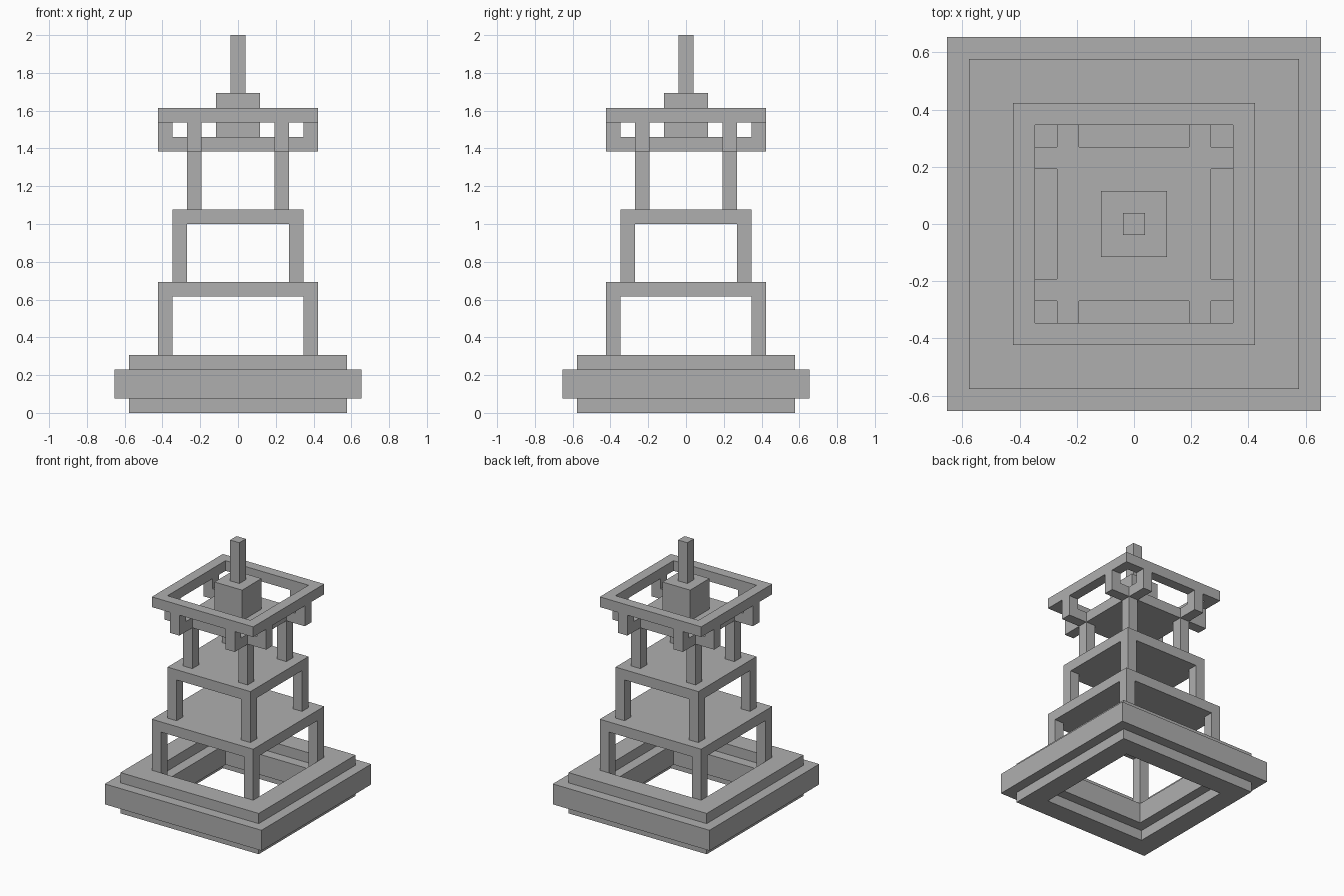
import bpy, bmesh

if "Cube" in bpy.data.objects:
    bpy.data.objects.remove(bpy.data.objects["Cube"], do_unlink=True)

U = 2 / 26  # one block unit

grey = bpy.data.materials.new("stone_grey")
grey.use_nodes = True
COLOUR = (0.43, 0.43, 0.43, 1)
grey.diffuse_color = COLOUR
grey.node_tree.nodes["Principled BSDF"].inputs["Base Color"].default_value = COLOUR


def finish(name, bm):
    bmesh.ops.recalc_face_normals(bm, faces=bm.faces)
    mesh = bpy.data.meshes.new(name)
    bm.to_mesh(mesh)
    bm.free()
    mesh.materials.append(grey)
    obj = bpy.data.objects.new(name, mesh)
    bpy.context.collection.objects.link(obj)
    return obj


def box(name, x0, x1, y0, y1, z0, z1):
    """Box between block-unit limits."""
    bm = bmesh.new()
    bmesh.ops.create_cube(bm, size=1)
    for v in bm.verts:
        v.co.x = U * (x1 if v.co.x > 0 else x0)
        v.co.y = U * (y1 if v.co.y > 0 else y0)
        v.co.z = U * (z1 if v.co.z > 0 else z0)
    return finish(name, bm)


def block(name, half, z0, z1):
    return box(name, -half, half, -half, half, z0, z1)


def frame(name, outer, inner, z0, z1):
    """Square frame: a rectangular section carried round four corners."""
    bm = bmesh.new()
    section = [(outer, z0), (outer, z1), (inner, z1), (inner, z0)]
    corners = [(1, 1), (-1, 1), (-1, -1), (1, -1)]
    loops = [[bm.verts.new((sx * h * U, sy * h * U, z * U)) for h, z in section]
             for sx, sy in corners]
    for i in range(4):
        a, b = loops[i], loops[(i + 1) % 4]
        for j in range(4):
            k = (j + 1) % 4
            bm.faces.new((a[j], a[k], b[k], b[j]))
    return finish(name, bm)


def span(sign, a, b):
    return (a, b) if sign > 0 else (-b, -a)


SIDES = {"left": 1, "right": -1}
ENDS = {"back": 1, "front": -1}

# Stepped hollow base
frame("base_bottom", 7.5, 5.5, 0, 1)
frame("base_middle", 8.5, 4.5, 1, 3)
frame("base_top", 7.5, 5.5, 3, 4)

# Three tiers: four corner legs under a slab
for tier, half, z0, z1 in (("lower", 5.5, 3, 8), ("middle", 4.5, 9, 13), ("upper", 3.5, 14, 18)):
    for side, sx in SIDES.items():
        for end, sy in ENDS.items():
            box(f"{tier}_leg_{end}_{side}", *span(sx, half - 1, half),
                *span(sy, half - 1, half), z0, z1)
    block(f"{tier}_slab", half, z1, z1 + 1)

# Brackets reaching out from the upper slab and turning up to the gallery
for side, sx in SIDES.items():
    for end, sy in ENDS.items():
        for part, a, z0, z1 in (("arm", 3.5, 18, 19), ("post", 4.5, 19, 20)):
            box(f"{end}_{part}_{side}", *span(sx, 2.5, 3.5), *span(sy, a, 5.5), z0, z1)
            box(f"{side}_{part}_{end}", *span(sx, a, 5.5), *span(sy, 2.5, 3.5), z0, z1)

# Open gallery frame, central block and spire
frame("gallery_frame", 5.5, 4.5, 20, 21)
block("spire_block", 1.5, 19, 22)
block("spire", 0.5, 22, 26)
